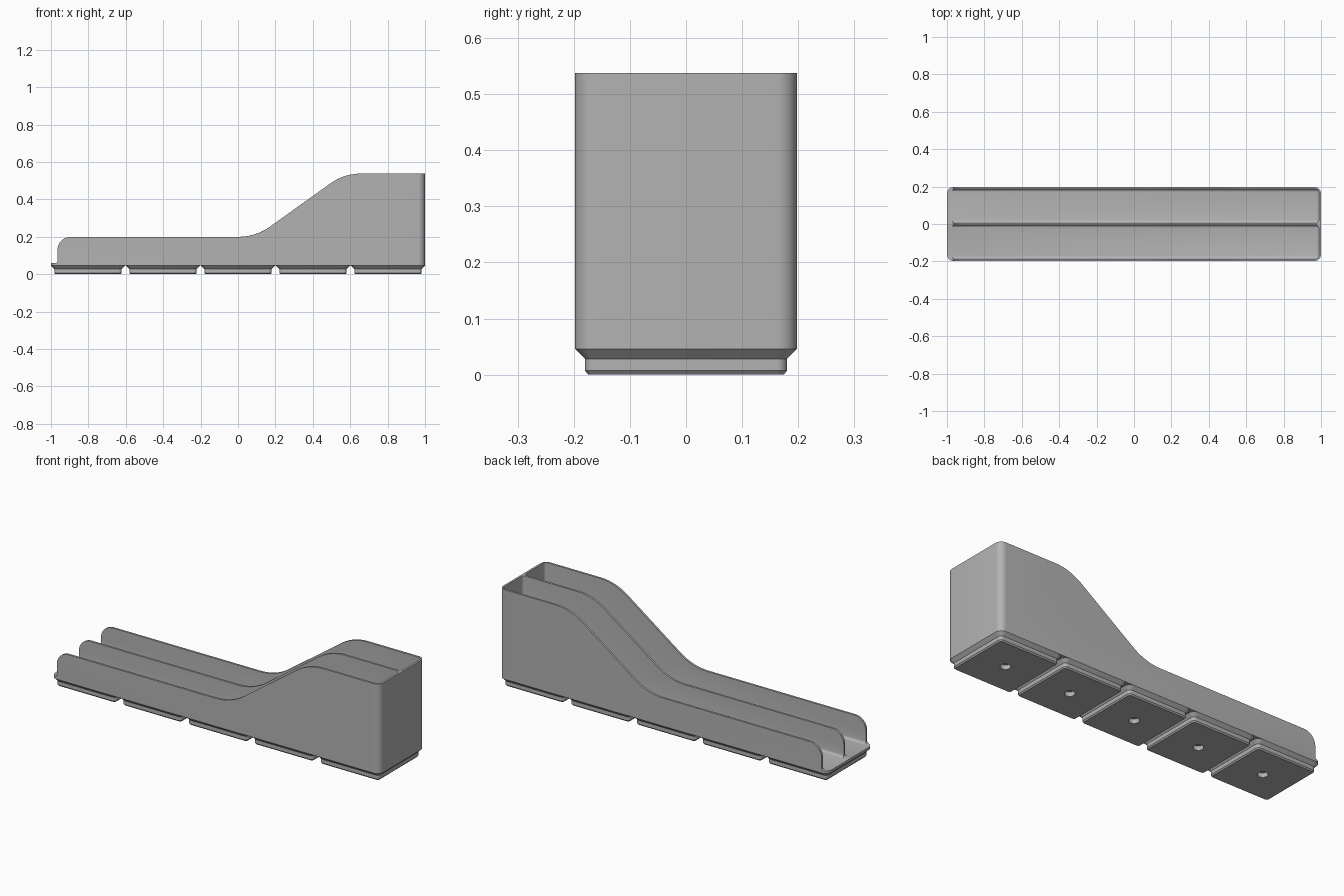
import bpy, bmesh, math
from mathutils import Vector

if "Cube" in bpy.data.objects:
    bpy.data.objects.remove(bpy.data.objects["Cube"])

HALF_W, PITCH, WALL = 0.198, 0.401, 0.0115
BASE_Z, FLOOR_Z, TOP_Z = 0.046, 0.06, 0.538

grey = bpy.data.materials.new("plain grey")
grey.use_nodes = True
colour = (0.45, 0.45, 0.45, 1)
grey.diffuse_color = colour
grey.node_tree.nodes["Principled BSDF"].inputs["Base Color"].default_value = colour


def rounded(corners, steps=8):
    """Outline from (x, y, radius) corners, each replaced by an arc."""
    out, n = [], len(corners)
    for i, (x, y, r) in enumerate(corners):
        p = Vector((x, y))
        if r == 0:
            out.append(p)
            continue
        a = (Vector(corners[i - 1][:2]) - p).normalized()
        b = (Vector(corners[(i + 1) % n][:2]) - p).normalized()
        half = a.angle(b) / 2
        centre = p + (a + b).normalized() * (r / math.sin(half))
        start = p + a * (r / math.tan(half)) - centre
        end = p + b * (r / math.tan(half)) - centre
        sweep = start.angle(end)
        for k in range(steps + 1):
            t = k / steps
            out.append(centre + (start * math.sin((1 - t) * sweep)
                                 + end * math.sin(t * sweep)) / math.sin(sweep))
    return out


def rectangle(hx, hy, r):
    return rounded([(-hx, -hy, r), (hx, -hy, r), (hx, hy, r), (-hx, hy, r)])


def make_object(name, bm):
    bmesh.ops.recalc_face_normals(bm, faces=bm.faces)
    mesh = bpy.data.meshes.new(name)
    bm.to_mesh(mesh)
    bm.free()
    mesh.materials.append(grey)
    ob = bpy.data.objects.new(name, mesh)
    bpy.context.collection.objects.link(ob)
    return ob


def loft(name, loops):
    """Skin a closed solid through loops of 3D points."""
    bm = bmesh.new()
    rings = [[bm.verts.new(p) for p in loop] for loop in loops]
    for low, high in zip(rings, rings[1:]):
        for i in range(len(low)):
            j = (i + 1) % len(low)
            bm.faces.new((low[i], low[j], high[j], high[i]))
    bm.faces.new(rings[0][::-1])
    bm.faces.new(rings[-1])
    return make_object(name, bm)


def activate(ob):
    bpy.ops.object.select_all(action='DESELECT')
    ob.select_set(True)
    bpy.context.view_layer.objects.active = ob


def cut(ob, cutter):
    mod = ob.modifiers.new("cut", 'BOOLEAN')
    mod.operation, mod.solver, mod.object = 'DIFFERENCE', 'EXACT', cutter
    activate(ob)
    bpy.ops.object.modifier_apply(modifier=mod.name)
    bpy.data.objects.remove(cutter)


def smooth(ob):
    activate(ob)
    bpy.ops.object.shade_smooth_by_angle(angle=math.radians(35))


# Bin body: rounded block with two compartments
outline = rectangle(1, HALF_W, 0.036)
body = loft("bin_body", [[(p.x, p.y, z) for p in outline] for z in (BASE_Z, 0.6)])
inner, outer = WALL / 2, HALF_W - WALL
for side in (-1, 1):
    bm = bmesh.new()
    bmesh.ops.create_cube(bm, size=1)
    x0, x1, z0, z1 = -1.2, 1 - WALL, FLOOR_Z - 0.0005, 0.9
    for v in bm.verts:
        v.co = ((x0 + x1) / 2 + v.co.x * (x1 - x0),
                side * (inner + outer) / 2 + v.co.y * (outer - inner),
                (z0 + z1) / 2 + v.co.z * (z1 - z0))
    bmesh.ops.bevel(bm, geom=bm.edges[:], offset=0.016, segments=4, profile=0.5,
                    affect='EDGES')
    cut(body, make_object("compartment_cutter", bm))

# Sweeping wall profile, low at the open end and tall at the closed end
profile = rounded([(-1.2, FLOOR_Z, 0), (-0.965, FLOOR_Z, 0.012), (-0.965, 0.2, 0.07),
                   (0.095, 0.2, 0.29), (0.567, TOP_Z, 0.28),
                   (1.2, TOP_Z, 0), (1.2, 0.8, 0), (-1.2, 0.8, 0)], 10)
cut(body, loft("profile_cutter", [[(p.x, y, p.y) for p in profile] for y in (-0.3, 0.3)]))

# Softened rims
rim = body.modifiers.new("rim", 'BEVEL')
rim.width, rim.segments = 0.003, 2
rim.limit_method, rim.angle_limit = 'ANGLE', math.radians(60)
smooth(body)

# Five stepped feet, each with a round hole underneath
for i in range(5):
    cx = (i - 2) * PITCH
    loops = []
    for inset, z in ((0.024, 0), (0.018, 0.007), (0.018, 0.028), (0, BASE_Z), (0, BASE_Z + 0.002)):
        hw = HALF_W - inset
        loops.append([(cx + p.x, p.y, z) for p in rectangle(hw, hw, 0.036 - inset)])
    foot = loft(f"foot_{i + 1}", loops)
    ring = [(0.026 * math.cos(a * math.tau / 32), 0.026 * math.sin(a * math.tau / 32))
            for a in range(32)]
    cut(foot, loft("hole_cutter", [[(cx + x, y, z) for x, y in ring] for z in (-0.02, 0.024)]))
    smooth(foot)
